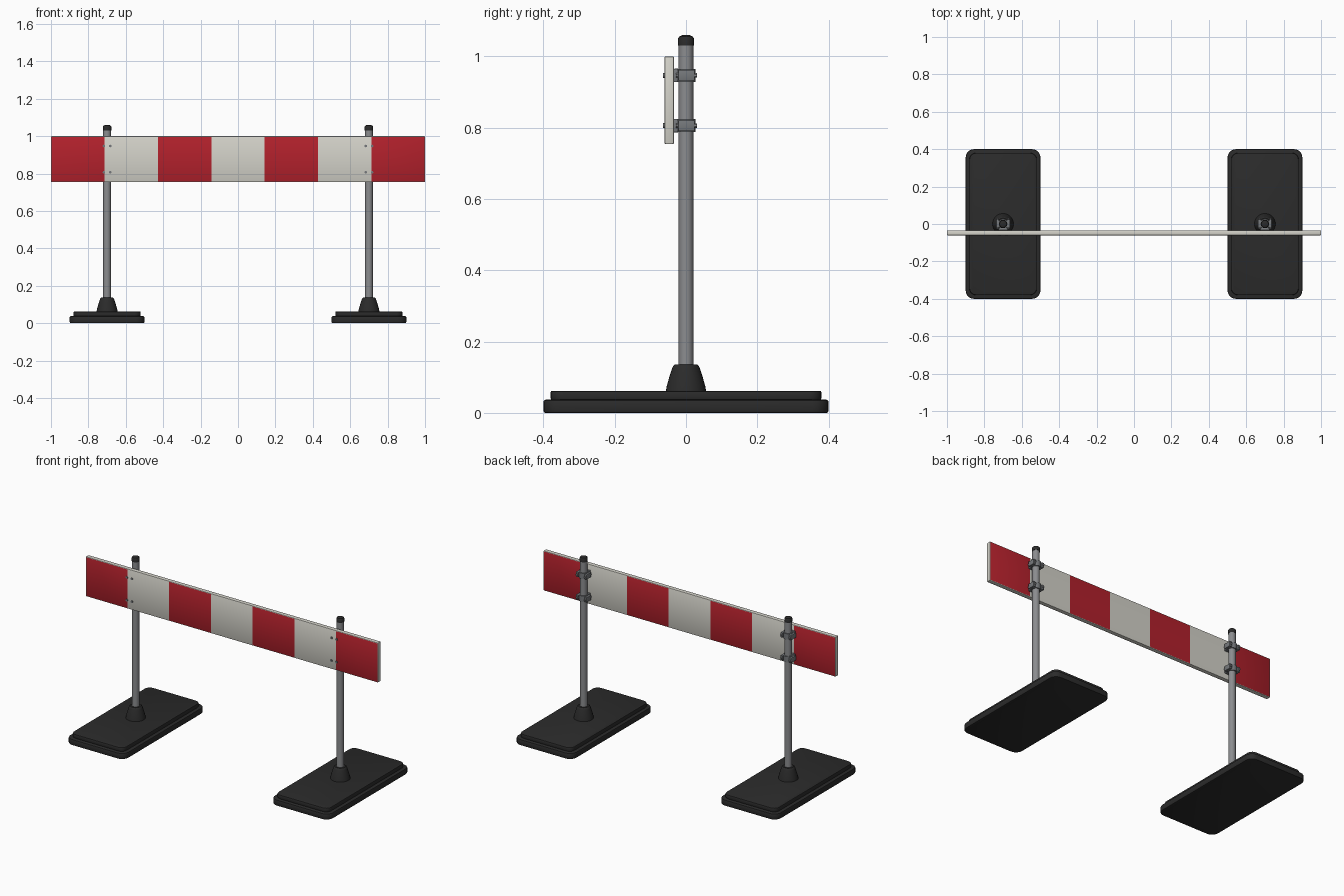
import bpy, bmesh, math
from mathutils import Vector, Matrix

cube = bpy.data.objects.get("Cube")
if cube:
    bpy.data.objects.remove(cube, do_unlink=True)


def material(name, r, g, b):
    m = bpy.data.materials.new(name)
    m.use_nodes = True
    m.diffuse_color = (r, g, b, 1)
    m.node_tree.nodes["Principled BSDF"].inputs["Base Color"].default_value = (r, g, b, 1)
    return m


WHITE = material("board white", 0.66, 0.65, 0.59)
RED = material("reflective red", 0.45, 0.015, 0.025)
BLACK = material("black rubber", 0.024, 0.024, 0.024)
STEEL = material("galvanised steel", 0.26, 0.265, 0.275)
CLAMP = material("clamp steel", 0.18, 0.19, 0.2)


def finish(name, bm, mats, angle=35):
    bmesh.ops.recalc_face_normals(bm, faces=bm.faces)
    me = bpy.data.meshes.new(name)
    bm.to_mesh(me)
    bm.free()
    ob = bpy.data.objects.new(name, me)
    bpy.context.collection.objects.link(ob)
    for m in mats:
        me.materials.append(m)
    bpy.ops.object.select_all(action='DESELECT')
    ob.select_set(True)
    bpy.context.view_layer.objects.active = ob
    bpy.ops.object.shade_smooth_by_angle(angle=math.radians(angle))
    return ob


def add_box(bm, centre, size):
    mat = Matrix.Translation(centre) @ Matrix.Diagonal((*size, 1))
    return bmesh.ops.create_cube(bm, size=1, matrix=mat)["verts"]


def box(name, centre, size, mat, bevel=0.0, corner=0.0):
    """Box with optional rounded vertical corners and bevelled rims."""
    bm = bmesh.new()
    add_box(bm, centre, size)
    if corner:
        edges = [e for e in bm.edges
                 if abs(e.verts[0].co.z - e.verts[1].co.z) > size[2] / 2]
        bmesh.ops.bevel(bm, geom=edges, offset=corner, segments=5,
                        profile=0.5, affect='EDGES')
        rims = [e for e in bm.edges
                if abs(e.verts[0].co.z - e.verts[1].co.z) < size[2] / 2]
    else:
        rims = bm.edges[:]
    if bevel:
        bmesh.ops.bevel(bm, geom=rims, offset=bevel, segments=2,
                        profile=0.5, affect='EDGES')
    return finish(name, bm, [mat])


def lathe(name, x, profile, mat, steps=32):
    """Spin a (radius, height) profile around a vertical axis."""
    bm = bmesh.new()
    vs = [bm.verts.new((r, 0, z)) for r, z in profile]
    es = [bm.edges.new(pair) for pair in zip(vs, vs[1:])]
    bmesh.ops.spin(bm, geom=vs + es, cent=(0, 0, 0), axis=(0, 0, 1),
                   angle=math.tau, steps=steps)
    bmesh.ops.remove_doubles(bm, verts=bm.verts, dist=1e-5)
    bmesh.ops.translate(bm, verts=bm.verts, vec=(x, 0, 0))
    return finish(name, bm, [mat])


def rod(name, x, z, y0, y1, radius, sides, mat):
    """Cylinder running front to back."""
    bm = bmesh.new()
    turn = Matrix.Translation((x, (y0 + y1) / 2, z)) @ Matrix.Rotation(math.pi / 2, 4, 'X')
    bmesh.ops.create_cone(bm, cap_ends=True, segments=sides, radius1=radius,
                          radius2=radius, depth=y1 - y0, matrix=turn)
    return finish(name, bm, [mat])


# Striped board: bevelled plank, cut at the stripe edges
BOARD_Y, BOARD_T, BOARD_Z, BOARD_H = -0.047, 0.027, 0.877, 0.246
bm = bmesh.new()
add_box(bm, (0, BOARD_Y, BOARD_Z), (2, BOARD_T, BOARD_H))
bmesh.ops.bevel(bm, geom=bm.edges[:], offset=0.004, segments=2,
                profile=0.5, affect='EDGES')
stripe = 2 / 7
for i in range(1, 7):
    bmesh.ops.bisect_plane(bm, geom=bm.verts[:] + bm.edges[:] + bm.faces[:],
                           plane_co=(-1 + i * stripe, 0, 0), plane_no=(1, 0, 0))
bm.normal_update()
for f in bm.faces:
    band = int((f.calc_center_median().x + 1) / stripe)
    if abs(f.normal.y) > 0.99 and band % 2 == 0:
        f.material_index = 1
finish("striped_board", bm, [WHITE, RED])

# Two stands
for side, x in (("left", 0.7), ("right", -0.7)):
    # Rubber foot: wide slab, raised slab, tapered socket
    box(f"{side}_foot_slab", (x, 0, 0.0185), (0.4, 0.8, 0.037), BLACK, 0.006, 0.045)
    box(f"{side}_foot_step", (x, 0, 0.049), (0.36, 0.76, 0.026), BLACK, 0.005, 0.035)
    lathe(f"{side}_post_socket", x,
          [(0.057, 0.058), (0.054, 0.075), (0.047, 0.1), (0.039, 0.125),
           (0.036, 0.132), (0.031, 0.136), (0, 0.136)], BLACK)

    # Post and end cap
    lathe(f"{side}_post", x, [(0, 0.1), (0.0205, 0.1), (0.0205, 1.034), (0, 1.034)], STEEL)
    lathe(f"{side}_post_cap", x,
          [(0, 1.031), (0.0225, 1.031), (0.0225, 1.05), (0.019, 1.056),
           (0.01, 1.06), (0, 1.06)], BLACK)

    # Clamps holding the board
    for level, z in (("upper", 0.947), ("lower", 0.806)):
        tag = f"{side}_{level}"
        lathe(f"{tag}_clamp_band", x,
              [(0.0205, z - 0.018), (0.0265, z - 0.018), (0.0265, z + 0.018),
               (0.0205, z + 0.018)], CLAMP)
        box(f"{tag}_clamp_plate", (x, -0.028, z), (0.05, 0.012, 0.038), CLAMP, 0.002)
        for s in (-1, 1):
            box(f"{tag}_clamp_ear", (x + s * 0.029, 0.001, z),
                (0.016, 0.046, 0.03), CLAMP, 0.002)
            rod(f"{tag}_clamp_bolt", x + s * 0.029, z, -0.028, 0.031, 0.006, 6, STEEL)
            rod(f"{tag}_board_bolt", x + s * 0.017, z, -0.065, -0.05, 0.007, 12, CLAMP)
